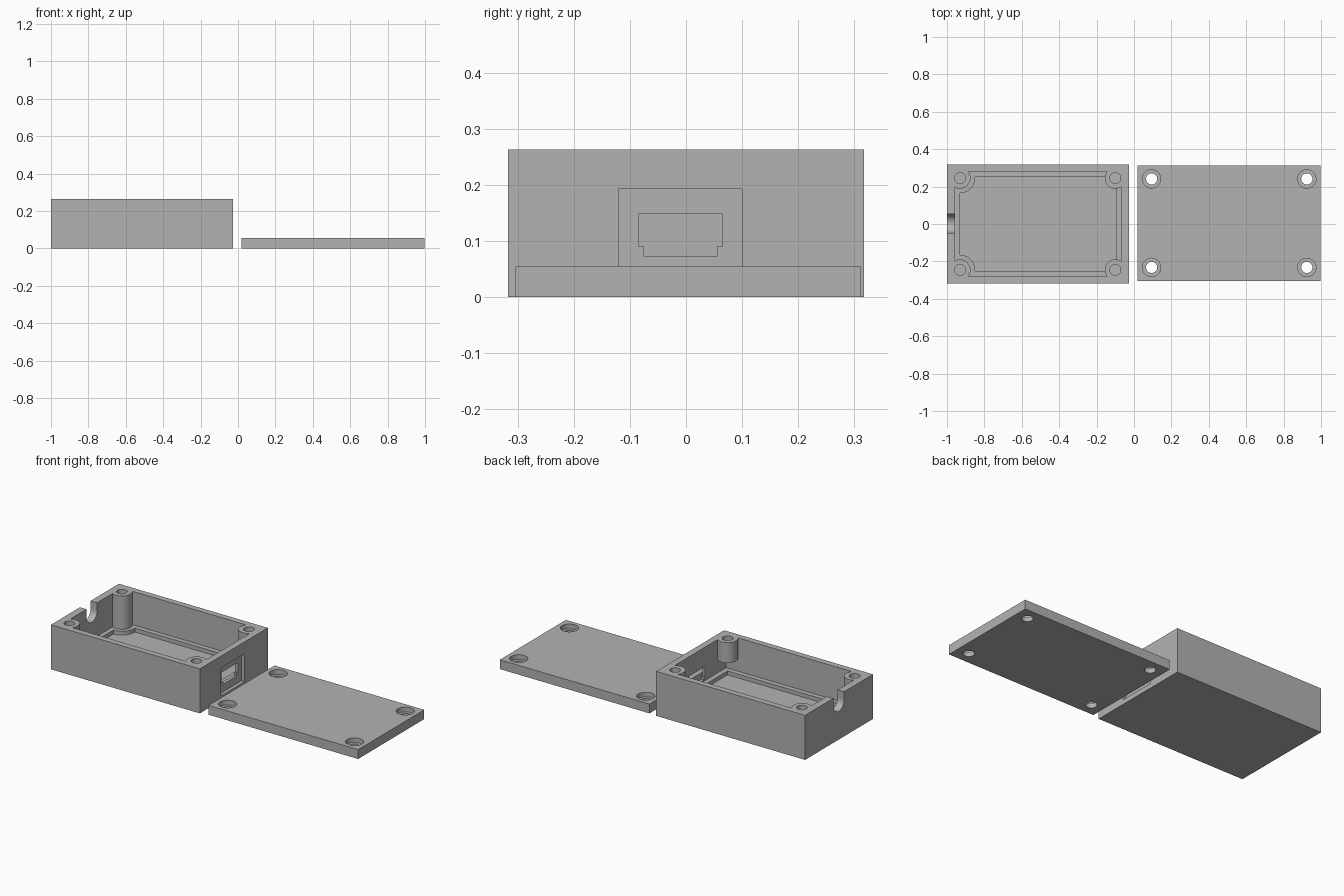
import bpy, bmesh, math

if "Cube" in bpy.data.objects:
    bpy.data.objects.remove(bpy.data.objects["Cube"])

grey = bpy.data.materials.new("plain grey plastic")
grey.diffuse_color = (0.45, 0.45, 0.45, 1)
grey.use_nodes = True
grey.node_tree.nodes["Principled BSDF"].inputs["Base Color"].default_value = grey.diffuse_color


def finish(bm, name):
    bmesh.ops.recalc_face_normals(bm, faces=bm.faces)
    me = bpy.data.meshes.new(name)
    bm.to_mesh(me)
    bm.free()
    ob = bpy.data.objects.new(name, me)
    bpy.context.collection.objects.link(ob)
    me.materials.append(grey)
    return ob


def prism(name, pts, a, b, axis="z"):
    """Extrude a profile from a to b: (x, y) along z, or (y, z) along x."""
    bm = bmesh.new()
    place = (lambda p: (p[0], p[1], a)) if axis == "z" else (lambda p: (a, p[0], p[1]))
    face = bm.faces.new([bm.verts.new(place(p)) for p in pts])
    res = bmesh.ops.extrude_face_region(bm, geom=[face])
    vec = (0, 0, b - a) if axis == "z" else (b - a, 0, 0)
    bmesh.ops.translate(bm, vec=vec, verts=[v for v in res["geom"] if isinstance(v, bmesh.types.BMVert)])
    return finish(bm, name)


def rect(x0, x1, y0, y1):
    return [(x0, y0), (x1, y0), (x1, y1), (x0, y1)]


def arc(cx, cy, r, start=0.0, sweep=2 * math.pi, n=48, closed=True):
    steps = n if closed else n + 1
    return [(cx + r * math.cos(start + sweep * i / n),
             cy + r * math.sin(start + sweep * i / n)) for i in range(steps)]


def cut(target, cutter):
    m = target.modifiers.new("cut", "BOOLEAN")
    m.operation, m.solver, m.object = "DIFFERENCE", "EXACT", cutter
    bpy.context.view_layer.update()
    dg = bpy.context.evaluated_depsgraph_get()
    me = bpy.data.meshes.new_from_object(target.evaluated_get(dg))
    target.modifiers.clear()
    target.data = me
    bpy.data.objects.remove(cutter)


def smooth(ob):
    ob.data.polygons.foreach_set("use_smooth", [True] * len(ob.data.polygons))
    ob.data.set_sharp_from_angle(angle=math.radians(30))


# --- Box ---
TOP, LEDGE, FLOOR = 0.263, 0.066, 0.043
posts = [(x, y) for x in (-0.93, -0.10) for y in (-0.245, 0.245)]
box = prism("box_body", rect(-1.0, -0.027, -0.317, 0.317), 0, TOP)

# cavity, leaving full posts at the left and short hanging posts at the right
cavity = prism("cavity_cutter", rect(-0.957, -0.066, -0.281, 0.281), LEDGE, 0.4)
for x, y in posts:
    cut(cavity, prism("post_cutter", arc(x, y, 0.056), 0.0 if x < -0.5 else 0.143, 0.5))
cut(box, cavity)

# sunken floor inside the narrow ledge
pocket = prism("pocket_cutter", rect(-0.93, -0.095, -0.252, 0.252), FLOOR, 0.08)
for x, y in posts[:2]:
    cut(pocket, prism("ring_cutter", arc(x, y, 0.08), 0, 0.2))
cut(box, pocket)

# screw holes in the posts
for x, y in posts:
    cut(box, prism("screw_cutter", arc(x, y, 0.029, n=32), 0.15, 0.4))

# round-bottomed cable notch in the left wall
notch = arc(0.003, 0.217, 0.05, math.pi, math.pi, 24, False) + [(0.053, 0.4), (-0.047, 0.4)]
cut(box, prism("notch_cutter", notch, -1.1, -0.94, "x"))

# plug recess and stepped socket opening in the right wall
cut(box, prism("recess_cutter", rect(-0.12, 0.10, 0.028, 0.193), -0.047, 0.1, "x"))
socket = [(-0.075, 0.073), (0.055, 0.073), (0.055, 0.09), (0.065, 0.09),
          (0.065, 0.148), (-0.085, 0.148), (-0.085, 0.09), (-0.075, 0.09)]
cut(box, prism("socket_cutter", socket, -0.08, 0.1, "x"))
smooth(box)

# --- Lid with counterbored screw holes ---
lid = prism("lid", rect(0.02, 0.998, -0.304, 0.312), 0, 0.055)
for x in (0.094, 0.924):
    for y in (-0.232, 0.241):
        cut(lid, prism("hole_cutter", arc(x, y, 0.03, n=32), -0.1, 0.2))
        cut(lid, prism("counterbore_cutter", arc(x, y, 0.049), 0.027, 0.2))
smooth(lid)
